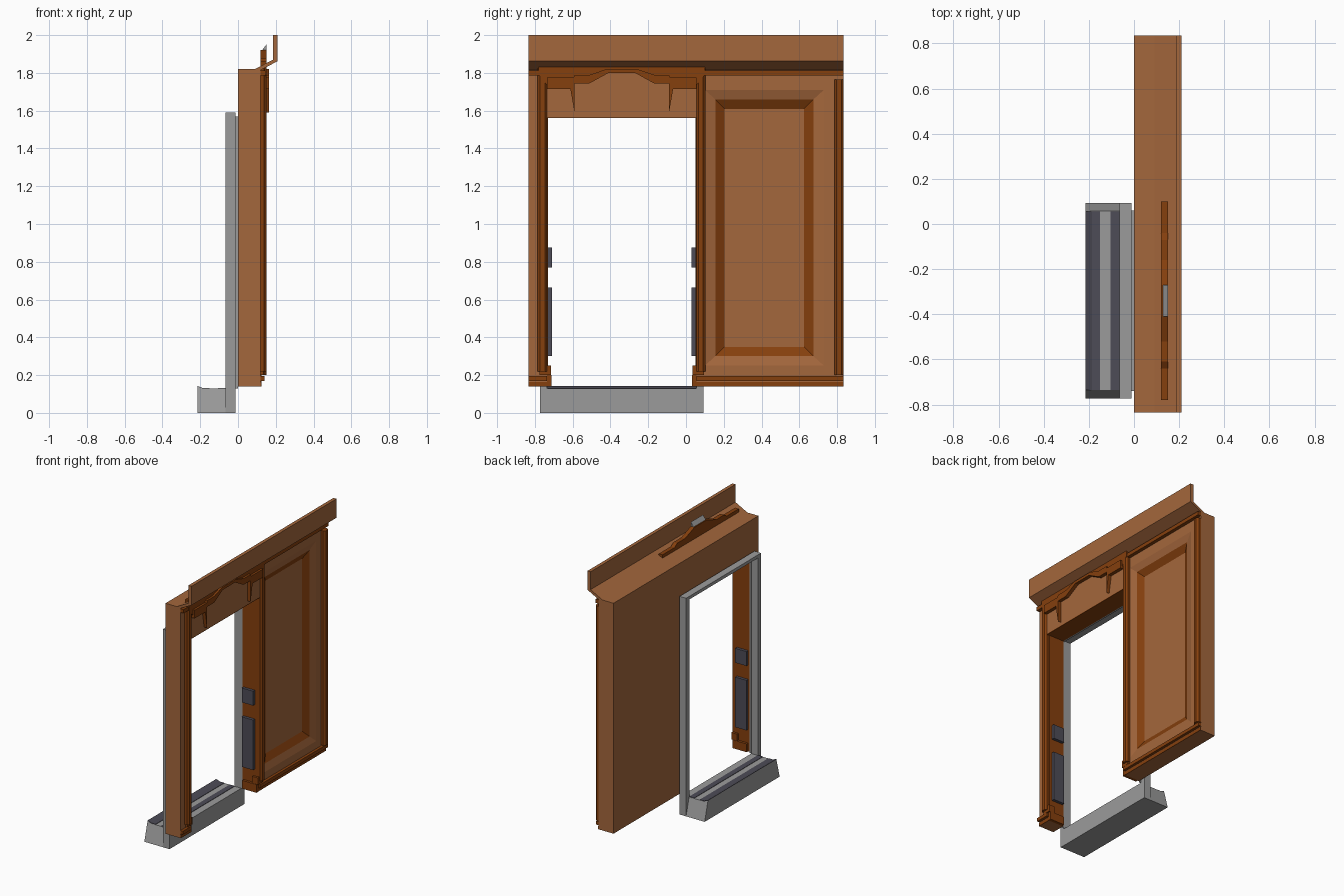
import bpy, bmesh

cube = bpy.data.objects.get("Cube")
if cube:
    bpy.data.objects.remove(cube)


def material(name, rgb):
    m = bpy.data.materials.new(name)
    m.use_nodes = True
    m.diffuse_color = (*rgb, 1)
    m.node_tree.nodes["Principled BSDF"].inputs["Base Color"].default_value = (*rgb, 1)
    return m


LIGHT = material("light wood", (0.37, 0.135, 0.045))
DARK = material("dark wood", (0.235, 0.05, 0.004))
GRAY = material("gray metal", (0.33, 0.33, 0.33))
CHARCOAL = material("charcoal", (0.075, 0.072, 0.095))

MID = -0.34      # centre line of the doorway
HALF = 0.395     # half width of the doorway
LEFT, RIGHT = MID - HALF, MID + HALF
END = 0.835


def loft(name, rings, mats, ring_mats=None):
    """Join rings of points with quads, cap both ends."""
    bm = bmesh.new()
    loops = [[bm.verts.new(p) for p in ring] for ring in rings]
    bm.faces.new(loops[0])
    for i, (a, b) in enumerate(zip(loops, loops[1:])):
        for k in range(len(a)):
            j = (k + 1) % len(a)
            f = bm.faces.new((a[k], a[j], b[j], b[k]))
            f.material_index = ring_mats[i] if ring_mats else 0
    bm.faces.new(loops[-1])
    bmesh.ops.recalc_face_normals(bm, faces=bm.faces)
    mesh = bpy.data.meshes.new(name)
    bm.to_mesh(mesh)
    bm.free()
    for m in mats:
        mesh.materials.append(m)
    obj = bpy.data.objects.new(name, mesh)
    bpy.context.collection.objects.link(obj)
    return obj


def rect(x, y0, y1, z0, z1):
    return [(x, y0, z0), (x, y1, z0), (x, y1, z1), (x, y0, z1)]


def box(name, mat, x0, x1, y0, y1, z0, z1):
    return loft(name, [rect(x0, y0, y1, z0, z1), rect(x1, y0, y1, z0, z1)], [mat])


def prism_x(name, mat, outline, x0, x1):
    return loft(name, [[(x, y, z) for y, z in outline] for x in (x0, x1)], [mat])


def prism_y(name, mat, outline, y0, y1):
    return loft(name, [[(x, y, z) for x, z in outline] for y in (y0, y1)], [mat])


def mirrored(half):
    """Complete an outline given as (distance from door centre, z)."""
    return [(MID - d, z) for d, z in half] + [(MID + d, z) for d, z in reversed(half)]


# Wall: narrow post, lintel, and wide side with a stepped recessed panel
BASE, TOP = 0.14, 1.82
box("narrow_wall", LIGHT, 0, 0.12, -END, LEFT, BASE, TOP)
box("lintel", LIGHT, 0, 0.14, LEFT, RIGHT, 1.565, TOP)
loft("panel_wall", [
    rect(0, RIGHT, END, BASE, TOP),
    rect(0.12, RIGHT, END, BASE, TOP),
    rect(0.12, 0.1, 0.73, 0.25, 1.71),
    rect(0.105, 0.155, 0.675, 0.3, 1.66),
    rect(0.08, 0.205, 0.625, 0.35, 1.61)], [LIGHT, DARK], [0, 0, 0, 1])

# Cornice: sloped shelf with upright board
prism_y("cornice", LIGHT, [(0.09, TOP), (0.185, 1.87), (0.185, 2), (0.21, 2),
                           (0.21, 1.862), (0.12, 1.815)], -END, END)

# Door linings, sill blocks and side plates, on both jambs
for side, label in ((-1, "right"), (1, "left")):
    def span(a, b):
        return sorted((MID + side * a, MID + side * b))
    box(label + "_jamb_lining", DARK, 0, 0.12, *span(HALF - 0.004, HALF), BASE, 1.565)
    box(label + "_jamb_plinth", DARK, 0.01, 0.125, *span(HALF - 0.022, HALF), BASE, 0.2)
    box(label + "_jamb_plinth_cap", DARK, 0.09, 0.135, *span(HALF - 0.02, HALF + 0.04), 0.2, 0.25)
    for n, (z0, z1) in enumerate(((0.3, 0.665), (0.77, 0.875))):
        box(f"{label}_jamb_plate_{n + 1}", CHARCOAL, 0.01, 0.1,
            *span(HALF - 0.025, HALF), z0, z1)
    # Gray outer frame
    box(label + "_frame_post", GRAY, -0.065, -0.012, *span(HALF, 0.432), 0, 1.59)
    box(label + "_frame_seal", GRAY, -0.012, 0, *span(HALF - 0.002, HALF + 0.004), 0.13, 1.57)
box("lintel_lining", DARK, 0, 0.14, LEFT, RIGHT, 1.56, 1.565)
box("frame_head", GRAY, -0.065, -0.012, LEFT, RIGHT, 1.567, 1.59)
box("frame_head_seal", GRAY, -0.012, 0, LEFT, RIGHT, 1.56, 1.57)


# Faceted vertical columns
def column(name, y0, y1, z0, z1):
    c = (y1 - y0) * 0.25
    outline = [(0.12, y0), (0.138, y0), (0.15, y0 + c), (0.15, y1 - c), (0.138, y1), (0.12, y1)]
    loft(name, [[(x, y, z) for x, y in outline] for z in (z0, z1)], [DARK])


column("door_column_right", LEFT - 0.05, LEFT, 0.22, 1.83)
column("door_column_left", RIGHT, RIGHT + 0.047, 0.22, 1.83)
column("end_column", END - 0.05, END, 0.2, 1.765)

# Horizontal rails and skirting
for label, y0, y1 in (("narrow", -END, LEFT), ("panel", RIGHT, END)):
    for part, z0, z1, x1 in (("lower_rail", 0.17, 0.195, 0.14),
                             ("upper_rail", 1.785, 1.812, 0.145),
                             ("skirting", BASE, 0.163, 0.124)):
        box(f"{label}_{part}", DARK, 0.12, x1, y0, y1, z0, z1)

# Arched ornament with pointed drops above the doorway
prism_x("door_ornament", DARK, mirrored([
    (0, 1.8), (0.07, 1.8), (0.17, 1.745), (0.25, 1.745), (0.25, 1.59), (0.272, 1.715),
    (HALF, 1.715), (HALF, 1.775), (0.255, 1.775), (0.25, 1.79), (0.17, 1.79),
    (0.08, TOP), (0, TOP)][1:-1]), 0.13, 0.165)
prism_x("ornament_backing", DARK, mirrored([
    (0.07, 1.81), (0.16, 1.76), (0.255, 1.76), (0.265, 1.735), (HALF, 1.735),
    (0.44, 1.79), (0.44, 1.86), (0.3, 1.86), (0.27, 1.88), (0.18, 1.88), (0.07, 1.92)]),
    0.12, 0.15)
prism_y("ornament_crest", GRAY, [(0.12, 1.85), (0.15, 1.85), (0.15, 1.95), (0.12, 1.91)],
        MID - 0.07, MID + 0.07)

# Threshold: flared step with a raised lip and dark tread strips
SECTION = [(-0.215, 0), (-0.215, 0.14), (-0.185, 0.128), (-0.012, 0.128), (-0.012, 0)]
loft("threshold", [[(x, MID + s * (0.432 - 0.27 * z), z) for x, z in SECTION]
                   for s in (-1, 1)], [GRAY])
for n, (x0, x1) in enumerate(((-0.185, -0.15), (-0.105, -0.065))):
    box(f"tread_strip_{n + 1}", CHARCOAL, x0, x1, LEFT, RIGHT, 0.125, 0.131)
prism_y("threshold_lip", CHARCOAL, [(-0.214, 0.137), (-0.214, 0.142), (-0.185, 0.131),
                                    (-0.185, 0.126)], LEFT, RIGHT)
